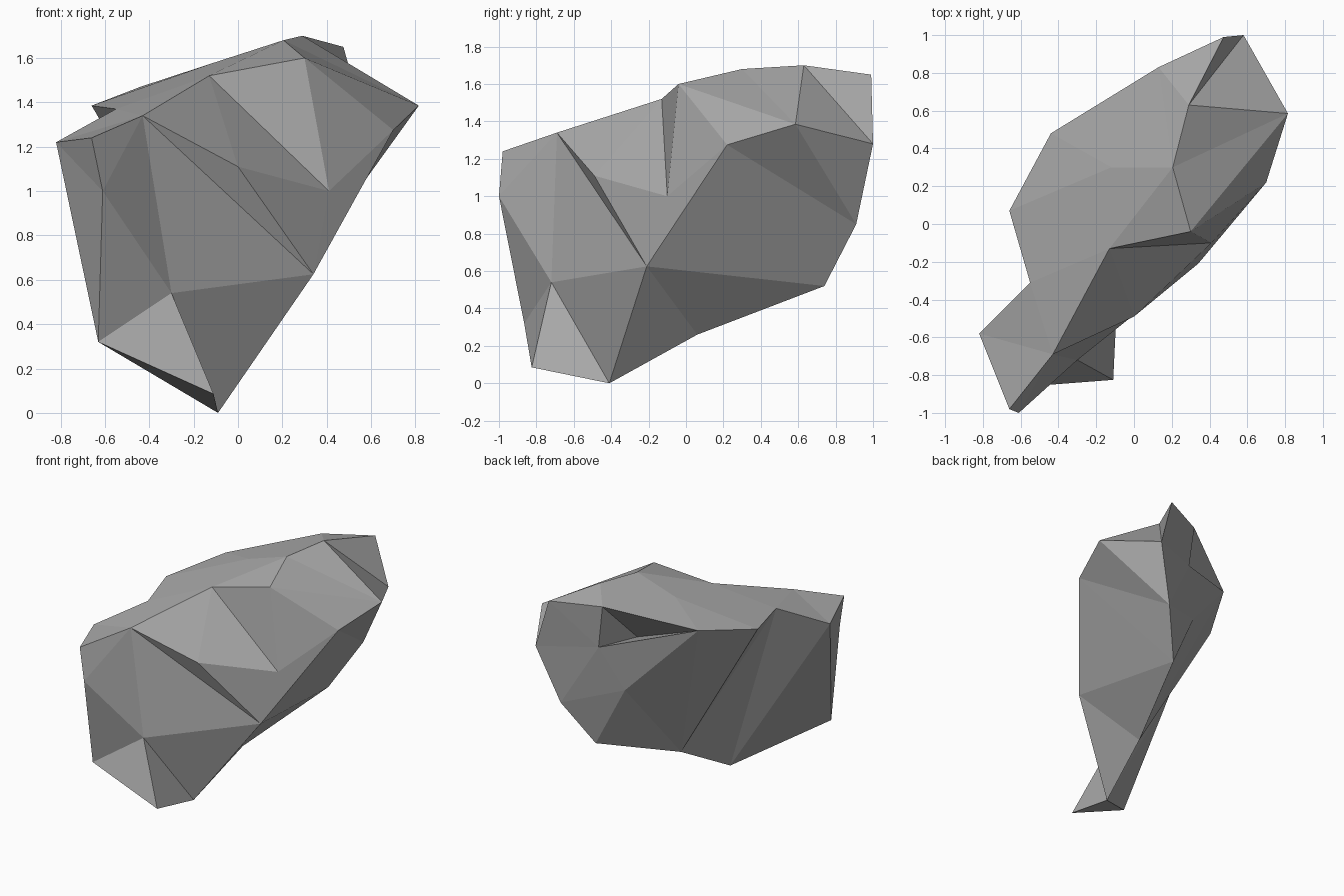
import bpy
import bmesh

# Remove the default cube only
cube = bpy.data.objects.get("Cube")
if cube:
    bpy.data.objects.remove(cube, do_unlink=True)

# Corner points of the boulder, grouped by region
corners = {
    # upper rim and crown
    "tail": (-0.82, -0.58, 1.22),
    "nose": (-0.66, -0.98, 1.24),
    "brow": (-0.43, -0.69, 1.34),
    "crest_front": (-0.13, -0.13, 1.52),
    "crest_notch": (0.30, -0.04, 1.60),
    "crest_mid": (0.205, 0.30, 1.68),
    "crest_peak": (0.29, 0.63, 1.70),
    "crown": (-0.12, 0.30, 1.575),
    "rim_back": (0.13, 0.83, 1.635),
    "rim_mid": (-0.44, 0.48, 1.47),
    "rim_side": (-0.66, 0.07, 1.385),
    "rim_front": (-0.55, -0.31, 1.37),
    # front face
    "chin": (-0.61, -1.0, 1.0),
    "ledge": (0.0, -0.49, 1.11),
    "notch": (0.41, -0.10, 1.0),
    "belly": (-0.30, -0.72, 0.54),
    "flank": (0.34, -0.21, 0.625),
    # foot and underside
    "foot_side": (-0.63, -0.865, 0.32),
    "foot_front": (-0.11, -0.825, 0.085),
    "foot_base": (-0.09, -0.41, 0.0),
    "keel": (0.0, 0.06, 0.26),
    "keel_back": (0.25, 0.74, 0.52),
    # shoulder and back
    "shoulder": (0.815, 0.585, 1.385),
    "shoulder_low": (0.70, 0.22, 1.275),
    "back_top": (0.475, 0.99, 1.65),
    "back_corner": (0.58, 1.0, 1.28),
    "back_low": (0.43, 0.91, 0.85),
    "hollow_edge": (0.17, 0.82, 1.31),
    "hollow_low": (0.03, 0.70, 0.97),
    "hollow_deep": (0.12, 0.42, 1.25),
}

bm = bmesh.new()
vert = {name: bm.verts.new(co) for name, co in corners.items()}


def fan(hub, rim, closed=False):
    """Spread triangular facets from a hub corner around a rim."""
    names = rim.split()
    if closed:
        names.append(names[0])
    for first, second in zip(names, names[1:]):
        bm.faces.new((vert[hub], vert[first], vert[second]))


# Crown and crest
fan("crown", "crest_front crest_mid rim_back rim_mid rim_side rim_front", True)
fan("crest_peak", "crest_mid rim_back back_top back_corner")
fan("crest_mid", "crest_front crest_notch")

# Front face with its notch
fan("belly", "chin foot_side foot_front foot_base flank brow", True)
fan("brow", "flank ledge crest_front rim_front tail nose chin")
fan("notch", "crest_front ledge flank shoulder_low crest_notch", True)

# Shoulder
fan("shoulder", "crest_notch shoulder_low back_low back_corner crest_peak crest_mid", True)

# Tail side, foot and underside
fan("tail", "nose chin foot_side foot_base rim_front")
fan("foot_base", "foot_side foot_front")
fan("keel", "foot_base flank keel_back hollow_low rim_mid rim_side rim_front", True)
fan("keel_back", "flank shoulder_low back_low hollow_low")

# Back with the hollow below the rim
fan("hollow_edge", "back_top back_corner back_low hollow_low rim_mid hollow_deep rim_back", True)
fan("hollow_deep", "rim_back rim_mid")

bmesh.ops.recalc_face_normals(bm, faces=bm.faces[:])
mesh = bpy.data.meshes.new("boulder")
bm.to_mesh(mesh)
bm.free()

# One plain stone grey
stone = bpy.data.materials.new("stone_grey")
stone.use_nodes = True
grey = (0.40, 0.40, 0.40, 1.0)
stone.diffuse_color = grey
shader = next(n for n in stone.node_tree.nodes if n.type == "BSDF_PRINCIPLED")
shader.inputs["Base Color"].default_value = grey
shader.inputs["Roughness"].default_value = 0.9
mesh.materials.append(stone)

boulder = bpy.data.objects.new("boulder", mesh)
bpy.context.collection.objects.link(boulder)
